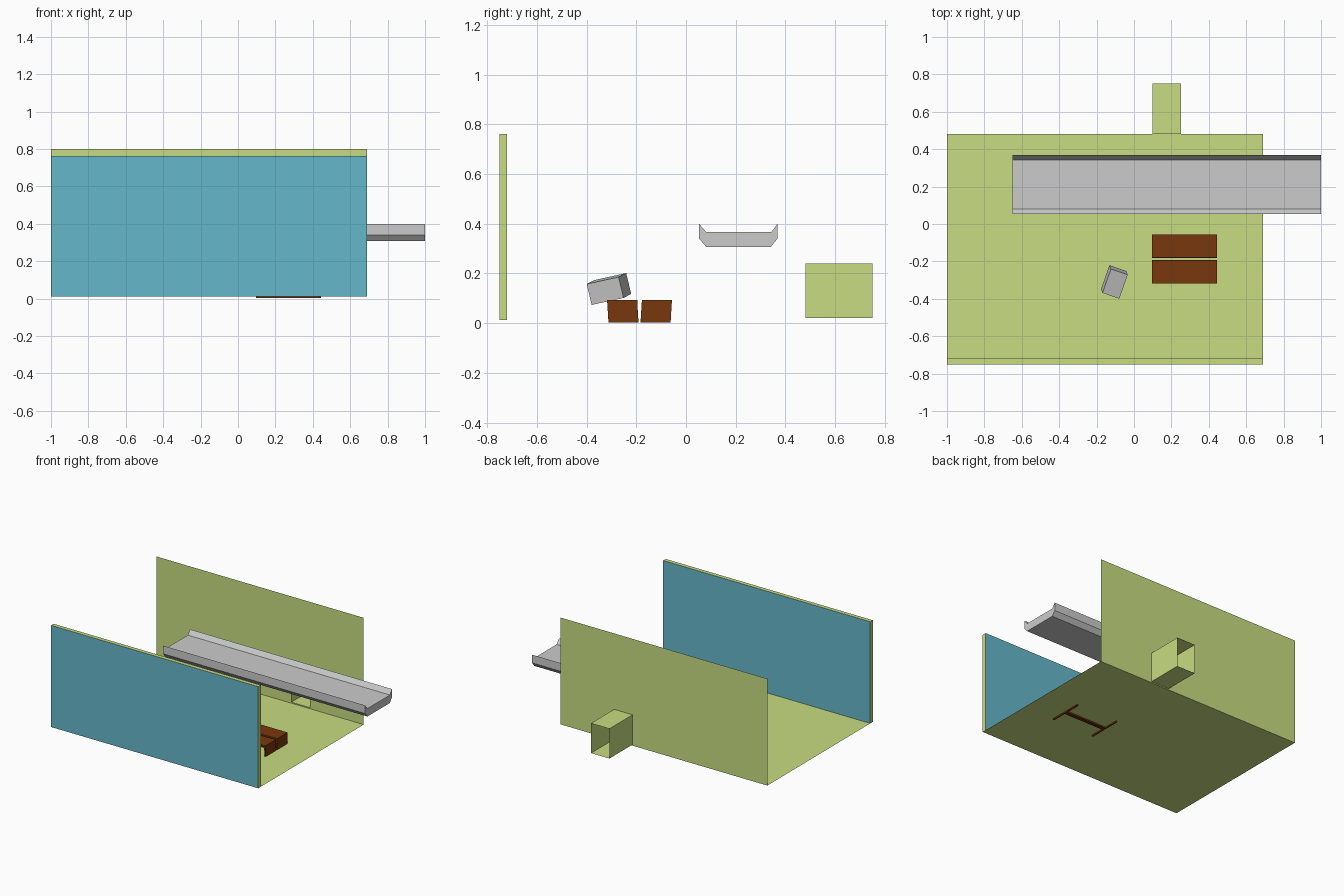
import bpy, bmesh
from mathutils import Vector

if "Cube" in bpy.data.objects:
    bpy.data.objects.remove(bpy.data.objects["Cube"])


def material(name, rgb):
    m = bpy.data.materials.new(name)
    m.diffuse_color = (*rgb, 1)
    m.use_nodes = True
    m.node_tree.nodes["Principled BSDF"].inputs["Base Color"].default_value = m.diffuse_color
    return m


GREEN = material("lime", (0.58, 0.72, 0.22))
BLUE = material("blue", (0.13, 0.48, 0.60))
BROWN = material("brown", (0.19, 0.038, 0.004))


def finish(name, bm, *mats, closed=True):
    if closed:
        bmesh.ops.recalc_face_normals(bm, faces=bm.faces)
    me = bpy.data.meshes.new(name)
    bm.to_mesh(me)
    bm.free()
    for m in mats:
        me.materials.append(m)
    ob = bpy.data.objects.new(name, me)
    bpy.context.collection.objects.link(ob)
    return ob


def prism(bm, profile, x0, x1):
    """Extrude a closed (y, z) profile from x0 to x1."""
    a, b = ([bm.verts.new((x, y, z)) for y, z in profile] for x in (x0, x1))
    n = len(profile)
    bm.faces.new(a)
    bm.faces.new(b[::-1])
    for i in range(n):
        bm.faces.new((a[i], b[i], b[(i + 1) % n], a[(i + 1) % n]))


def quad(bm, *pts):
    bm.faces.new([bm.verts.new(p) for p in pts])


L, R, BACK, FRONT, Z0 = -1.0, 0.69, 0.48, -0.75, 0.012
HX0, HX1, HZ0, HZ1 = 0.10, 0.25, 0.02, 0.24

# floor sheet
bm = bmesh.new()
quad(bm, (L, FRONT, Z0), (R, FRONT, Z0), (R, BACK, Z0), (L, BACK, Z0))
finish("floor", bm, GREEN, closed=False)

# back wall sheet with a doorway
bm = bmesh.new()
xs, zs = (L, HX0, HX1, R), (Z0, HZ0, HZ1, 0.80)
for i in range(3):
    for j in range(3):
        if (i, j) != (1, 1):
            quad(bm, (xs[i], BACK, zs[j]), (xs[i + 1], BACK, zs[j]),
                 (xs[i + 1], BACK, zs[j + 1]), (xs[i], BACK, zs[j + 1]))
bmesh.ops.remove_doubles(bm, verts=bm.verts, dist=1e-4)
bmesh.ops.dissolve_limit(bm, angle_limit=0.01, verts=bm.verts, edges=bm.edges)
finish("back_wall", bm, GREEN, closed=False)

# open passage behind the doorway
bm = bmesh.new()
ring = [(HX0, HZ0), (HX1, HZ0), (HX1, HZ1), (HX0, HZ1)]
for (xa, za), (xb, zb) in zip(ring, ring[1:] + ring[:1]):
    quad(bm, (xa, BACK, za), (xb, BACK, zb), (xb, 0.75, zb), (xa, 0.75, za))
bmesh.ops.remove_doubles(bm, verts=bm.verts, dist=1e-4)
finish("passage", bm, GREEN)

# front panel: blue faces, green edges
bm = bmesh.new()
prism(bm, [(FRONT, Z0), (-0.72, Z0), (-0.72, 0.762), (FRONT, 0.762)], L, R)
bm.normal_update()
for f in bm.faces:
    f.material_index = int(abs(f.normal.y) > 0.9)
finish("front_panel", bm, GREEN, BLUE)

# raised tray with flared lips
bm = bmesh.new()
prism(bm, [(0.053, 0.40), (0.053, 0.34), (0.081, 0.307), (0.341, 0.307),
           (0.368, 0.34), (0.368, 0.40), (0.343, 0.366), (0.081, 0.366)], -0.65, 1.0)
finish("long_tray", bm)

# two back-to-back shelves: top, leaning back and end panels, open outward
MID, T = -0.187, 0.01
for name, s in (("front_shelf", -1), ("back_shelf", 1)):
    def prof(*pts):
        return [(MID + s * d, z) for d, z in pts]
    bm = bmesh.new()
    outer_top, outer_bottom = 0.13, 0.125
    prism(bm, prof((0.009, 0.094), (outer_top, 0.094), (outer_top, 0.084), (0.009, 0.084)), 0.095, 0.445)
    prism(bm, prof((0.004, 0.003), (0.004 + T, 0.003), (0.009 + T, 0.084), (0.009, 0.084)), 0.095, 0.445)
    for x in (0.095, 0.445 - T):
        prism(bm, prof((0.004, 0.003), (outer_bottom, 0.003), (outer_top, 0.084), (0.009, 0.084)), x, x + T)
    finish(name, bm, BROWN)

# tilted block floating above the floor
bm = bmesh.new()
bmesh.ops.create_cube(bm, size=1)
width, length, height = (Vector(v) for v in ((0.09, -0.031, -0.016), (0.045, 0.128, 0.028), (0.008, -0.02, 0.084)))
centre = Vector((-0.105, -0.31, 0.1375))
for v in bm.verts:
    v.co = centre + width * v.co.x + length * v.co.y + height * v.co.z
finish("tilted_block", bm)
